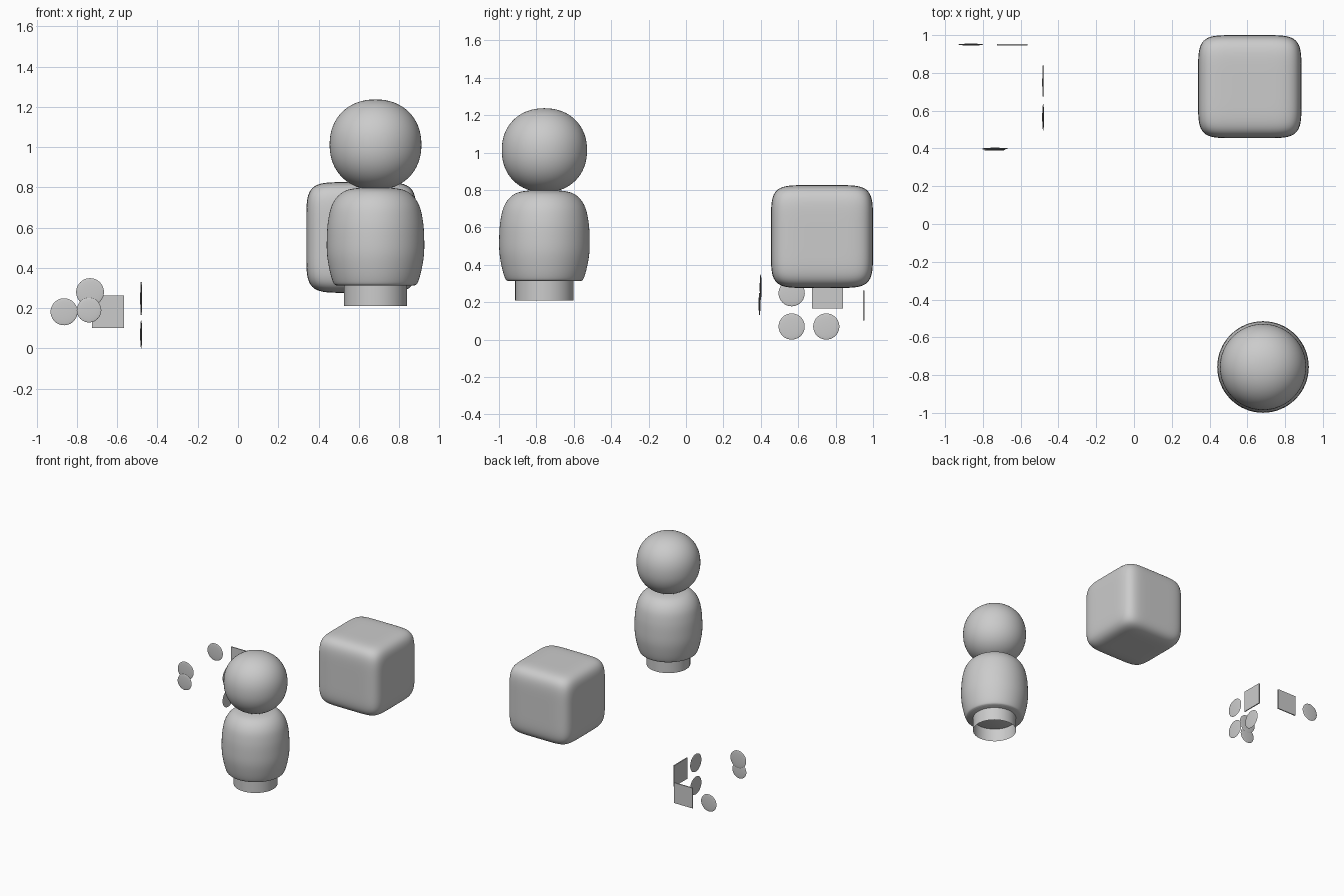
import bpy, bmesh, math
from mathutils import Vector, Matrix

if "Cube" in bpy.data.objects:
    bpy.data.objects.remove(bpy.data.objects["Cube"])


def make_object(name, bm, smooth=True):
    bmesh.ops.recalc_face_normals(bm, faces=bm.faces)
    mesh = bpy.data.meshes.new(name)
    bm.to_mesh(mesh)
    bm.free()
    ob = bpy.data.objects.new(name, mesh)
    bpy.context.collection.objects.link(ob)
    if smooth:
        bpy.ops.object.select_all(action='DESELECT')
        ob.select_set(True)
        bpy.context.view_layer.objects.active = ob
        bpy.ops.object.shade_smooth_by_angle(angle=math.radians(40))
    return ob


def lathe(name, profile, center, steps=64):
    """Spin a (radius, z) profile around the vertical axis at center."""
    bm = bmesh.new()
    verts = [bm.verts.new((center[0] + r, center[1], z)) for r, z in profile]
    edges = [bm.edges.new(p) for p in zip(verts, verts[1:])]
    bmesh.ops.spin(bm, geom=verts + edges, cent=(center[0], center[1], 0),
                   axis=(0, 0, 1), angle=2 * math.pi, steps=steps)
    bmesh.ops.remove_doubles(bm, verts=bm.verts, dist=1e-5)
    return make_object(name, bm)


def smooth_profile(points, per=6):
    """Catmull-Rom curve through the profile points."""
    p = [Vector(q) for q in points]
    p = [2 * p[0] - p[1]] + p + [2 * p[-1] - p[-2]]
    out = []
    for a, b, c, d in zip(p, p[1:], p[2:], p[3:]):
        for i in range(per):
            t = i / per
            out.append(0.5 * (2 * b + (c - a) * t + (2 * a - 5 * b + 4 * c - d) * t * t
                              + (3 * b - a - 3 * c + d) * t ** 3))
    return [(max(v.x, 0), v.y) for v in out] + [tuple(points[-1])]


def soft_cube(name, center, half, power):
    """Cube with flat faces and strongly rounded corners."""
    bm = bmesh.new()
    bmesh.ops.create_cube(bm, size=2)
    bmesh.ops.subdivide_edges(bm, edges=bm.edges, cuts=39, use_grid_fill=True)
    for v in bm.verts:
        d = Vector([math.tan(c * math.pi / 4) for c in v.co])
        r = sum(abs(c) ** power for c in d) ** (-1 / power)
        v.co = Vector(center) + Vector([c * r * h for c, h in zip(d, half)])
    return make_object(name, bm)


def disc(name, center, radius, axis, thick=0.005):
    """Thin lens-shaped disc facing along the given axis."""
    bm = bmesh.new()
    bmesh.ops.create_uvsphere(bm, u_segments=40, v_segments=16, radius=1)
    turn = Matrix.Rotation(math.pi / 2, 4, 'Y' if axis == 'X' else 'X')
    bm.transform(Matrix.Translation(center) @ turn
                 @ Matrix.Diagonal((radius, radius, thick, 1)))
    return make_object(name, bm)


def panel(name, center, size):
    """Thin square plate."""
    bm = bmesh.new()
    bmesh.ops.create_cube(bm, size=1)
    bm.transform(Matrix.Translation(center) @ Matrix.Diagonal((*size, 1)))
    return make_object(name, bm, smooth=False)


# Figure: round head, barrel body, open tube base
fig = (0.683, -0.757)
head = []
for i in range(33):
    a = -math.pi / 2 + math.pi * i / 32
    c, s = max(math.cos(a), 0), math.sin(a)
    head.append((0.228 * c ** 0.93, 1.012 + 0.225 * math.copysign(abs(s) ** 0.93, s)))
head[0], head[-1] = (0, head[0][1]), (0, head[-1][1])
lathe("head", head, fig)

body = smooth_profile([(0.193, 0.312), (0.209, 0.325), (0.226, 0.38), (0.240, 0.46),
                       (0.242, 0.54), (0.236, 0.63), (0.217, 0.71),
                       (0.178, 0.765), (0.12, 0.792), (0.0, 0.803)])
lathe("body", [(0, 0.312)] + body, fig)
lathe("base_tube", [(0.156, 0.21), (0.156, 0.32)], fig)

# Large soft-cornered block
soft_cube("rounded_block", (0.613, 0.727, 0.551), (0.274, 0.273, 0.275), 6)

# Back row: disc and square plate
disc("back_disc", (-0.864, 0.95, 0.182), 0.067, 'Y')
panel("back_plate", (-0.645, 0.95, 0.182), (0.16, 0.008, 0.16))

# Side row: square plate and three discs
panel("side_plate", (-0.481, 0.757, 0.248), (0.008, 0.165, 0.165))
for i, (y, z) in enumerate([(0.565, 0.248), (0.565, 0.07), (0.75, 0.07)]):
    disc(f"side_disc_{i + 1}", (-0.481, y, z), 0.07, 'X')

# Front pair of overlapping discs
disc("front_disc_upper", (-0.735, 0.399, 0.28), 0.069, 'Y')
disc("front_disc_lower", (-0.74, 0.393, 0.19), 0.061, 'Y')
